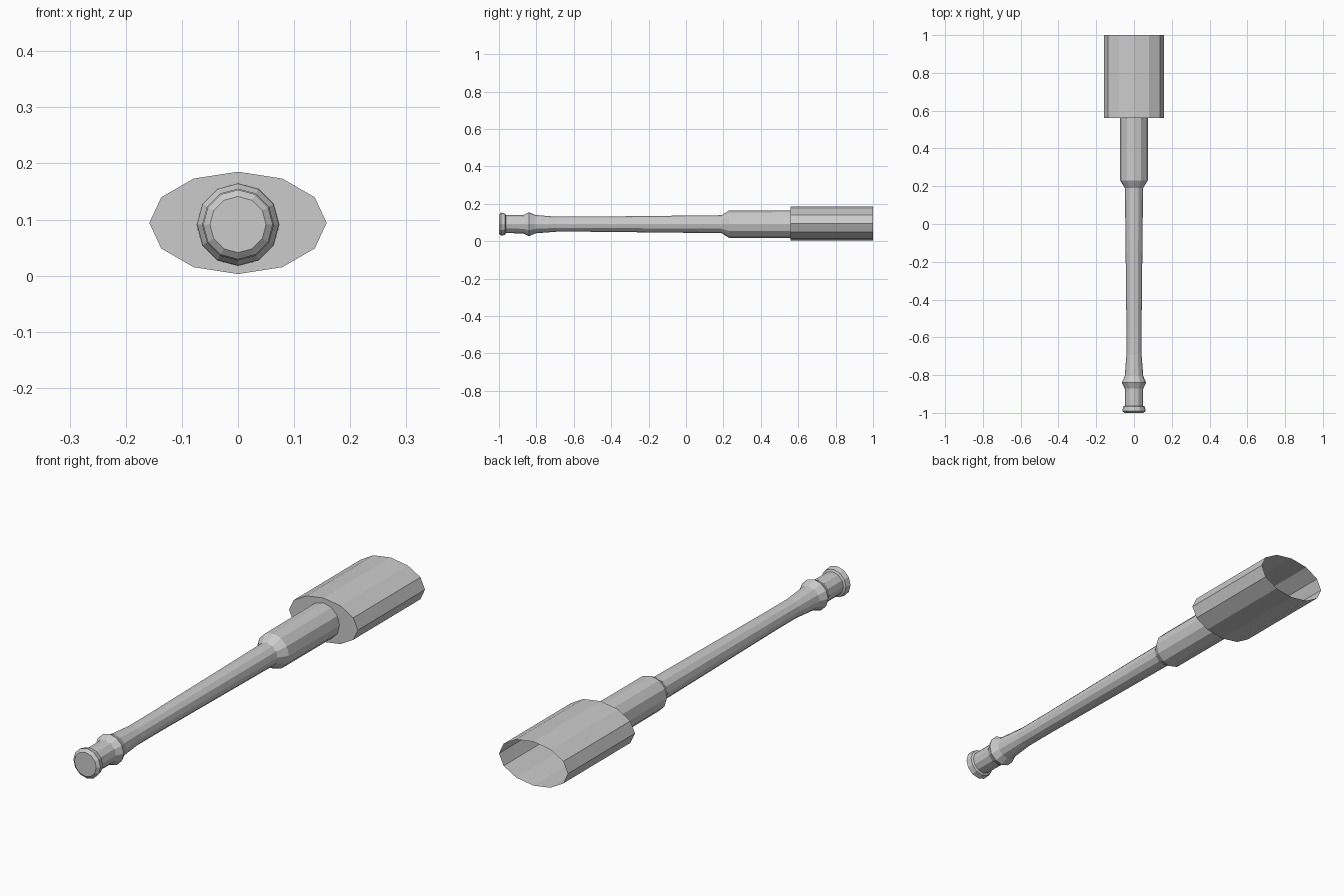
import bpy, bmesh, math

if "Cube" in bpy.data.objects:
    bpy.data.objects.remove(bpy.data.objects["Cube"])

SIDES = 12


def tube(name, profile, zc, flatten=1.0):
    """Loft 12-sided rings along y; profile holds (y, radius). Front end capped, back open."""
    bm = bmesh.new()
    rings = []
    for y, r in profile:
        ring = []
        for i in range(SIDES):
            a = 2 * math.pi * i / SIDES
            ring.append(bm.verts.new((r * math.cos(a), y, zc + flatten * r * math.sin(a))))
        rings.append(ring)
    for a, b in zip(rings, rings[1:]):
        for i in range(SIDES):
            j = (i + 1) % SIDES
            bm.faces.new((a[i], b[i], b[j], a[j]))
    bm.faces.new(rings[0])
    bmesh.ops.recalc_face_normals(bm, faces=bm.faces)
    # an open shell needs its outward direction checked on the front cap
    bm.faces.ensure_lookup_table()
    cap = min(bm.faces, key=lambda f: f.calc_center_median().y)
    if cap.normal.y > 0:
        bmesh.ops.reverse_faces(bm, faces=bm.faces)
    mesh = bpy.data.meshes.new(name)
    bm.to_mesh(mesh)
    bm.free()
    obj = bpy.data.objects.new(name, mesh)
    bpy.context.collection.objects.link(obj)
    return obj


# Slender shaft: end flange, collar ring, tapered rod, thicker sleeve
tube("shaft", [
    (-1.0, 0.050), (-0.99, 0.062), (-0.967, 0.057), (-0.963, 0.048),
    (-0.87, 0.049), (-0.84, 0.064), (-0.805, 0.049), (-0.69, 0.040),
    (-0.55, 0.040), (0.19, 0.048), (0.23, 0.073), (0.56, 0.074),
], 0.091)

# Wide oval housing, open at the back
tube("oval_housing", [(0.56, 0.158), (1.0, 0.158)], 0.094, flatten=0.577)
